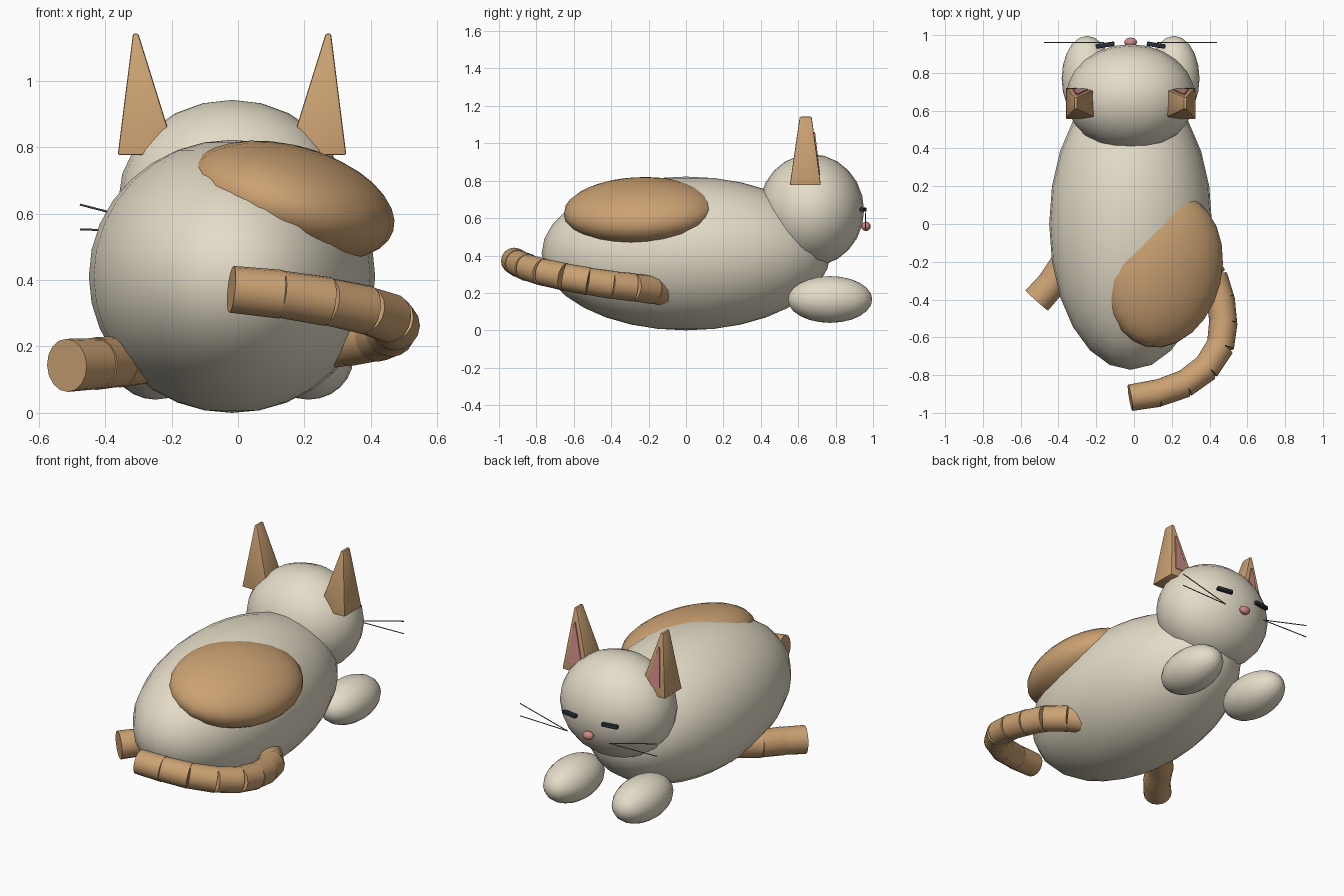
import bpy, bmesh
from math import radians
from mathutils import Vector, Matrix

if "Cube" in bpy.data.objects:
    bpy.data.objects.remove(bpy.data.objects["Cube"])

CX = -0.018  # symmetry line of the cat


def material(name, rgb):
    m = bpy.data.materials.new(name)
    m.diffuse_color = (*rgb, 1)
    m.use_nodes = True
    m.node_tree.nodes["Principled BSDF"].inputs["Base Color"].default_value = m.diffuse_color
    return m


cream = material("cream", (0.78, 0.72, 0.58))
tan = material("tan", (0.60, 0.36, 0.17))
pink = material("pink", (0.62, 0.25, 0.24))
dark = material("dark", (0.02, 0.03, 0.04))
grey = material("whisker_grey", (0.15, 0.15, 0.15))


def finish(name, bm, mat, angle=40):
    bmesh.ops.recalc_face_normals(bm, faces=bm.faces)
    me = bpy.data.meshes.new(name)
    bm.to_mesh(me)
    bm.free()
    me.materials.append(mat)
    ob = bpy.data.objects.new(name, me)
    bpy.context.collection.objects.link(ob)
    bpy.ops.object.select_all(action='DESELECT')
    ob.select_set(True)
    bpy.context.view_layer.objects.active = ob
    bpy.ops.object.shade_smooth_by_angle(angle=radians(angle))
    return ob


def ellipsoid(name, loc, radii, mat, seg=24, rings=16, rot=(0, 0, 0)):
    bm = bmesh.new()
    bmesh.ops.create_uvsphere(bm, u_segments=seg, v_segments=rings, radius=1)
    bmesh.ops.scale(bm, vec=radii, verts=bm.verts)
    ob = finish(name, bm, mat)
    ob.location = loc
    ob.rotation_euler = [radians(a) for a in rot]
    return ob


def rod(bm, a, b, r1, r2, seg=16):
    a, b = Vector(a), Vector(b)
    d = b - a
    mtx = Matrix.Translation((a + b) / 2) @ d.to_track_quat('Z', 'Y').to_matrix().to_4x4()
    bmesh.ops.create_cone(bm, cap_ends=True, segments=seg, radius1=r1,
                          radius2=r2, depth=d.length, matrix=mtx)


def frustum(name, base, bh, top, th, mat, bevel):
    # four-sided taper between two rectangles given by centre and half size
    bm = bmesh.new()
    bmesh.ops.create_cube(bm, size=2)
    for v in bm.verts:
        c, h = (top, th) if v.co.z > 0 else (base, bh)
        v.co = (c[0] + v.co.x * h[0], c[1] + v.co.y * h[1], c[2])
    if bevel:
        bmesh.ops.bevel(bm, geom=bm.edges[:], offset=bevel, segments=2,
                        profile=0.5, affect='EDGES', clamp_overlap=True)
    return finish(name, bm, mat, 35)


# body, head, coat patch and nose
ellipsoid("body", (CX, 0, 0.411), (0.431, 0.772, 0.411), cream)
ellipsoid("head", (CX, 0.67, 0.642), (0.342, 0.282, 0.30), cream, 24, 12)
ellipsoid("coat_patch", (0.16, -0.245, 0.637), (0.315, 0.415, 0.165), tan, 24, 16, (0, 17, -13))
ellipsoid("nose", (CX, 0.962, 0.556), (0.034, 0.025, 0.025), pink, 12, 8)

for s, side in ((-1, "left"), (1, "right")):
    # front paws
    ellipsoid(side + "_paw", (CX + s * 0.23, 0.77, 0.165), (0.135, 0.226, 0.125), cream, 20, 12)

    # ears leaning slightly outwards, with pink inner face
    frustum(side + "_ear", (CX + s * 0.256, 0.638, 0.776), (0.088, 0.083),
            (CX + s * 0.29, 0.64, 1.142), (0.008, 0.032), tan, 0.006)
    frustum(side + "_inner_ear", (CX + s * 0.261, 0.70, 0.83), (0.045, 0.018),
            (CX + s * 0.283, 0.675, 1.06), (0.004, 0.015), pink, 0)

    # closed eyelid
    eye = frustum(side + "_eye", (0, 0, -0.011), (0.05, 0.012),
                  (0, 0, 0.011), (0.05, 0.012), dark, 0.005)
    eye.location = (CX + s * 0.135, 0.947, 0.645)
    eye.rotation_euler = (0, 0, radians(-s * 9))

    # two whiskers spreading from one point
    bm = bmesh.new()
    for z in (0.627, 0.552):
        rod(bm, (CX + s * 0.14, 0.96, 0.545), (CX + s * 0.458, 0.96, z), 0.003, 0.003, 6)
    finish(side + "_whiskers", bm, grey)

# tail: a chain of cylinders curling round the hindquarters
path = [(-.515, -.405, .143), (-.43, -.31, .148), (-.36, -.2, .155), (-.27, -.1, .165),
        (-.15, -.04, .175), (-.02, -.02, .185), (.11, -.04, .195), (.23, -.1, .205),
        (.335, -.18, .217), (.42, -.28, .23), (.458, -.395, .243), (.473, -.52, .262),
        (.458, -.645, .285), (.385, -.76, .31), (.27, -.845, .335), (.13, -.895, .357),
        (-.02, -.92, .372)]
bm = bmesh.new()
n = len(path) - 1
for i in range(n):
    a, b = Vector(path[i]), Vector(path[i + 1])
    over = (b - a) * (0.06 if i < n - 1 else 0)
    r = 0.080 - 0.007 * i / n
    rod(bm, a, b + over, r, r - 0.003)
finish("tail", bm, tan)
